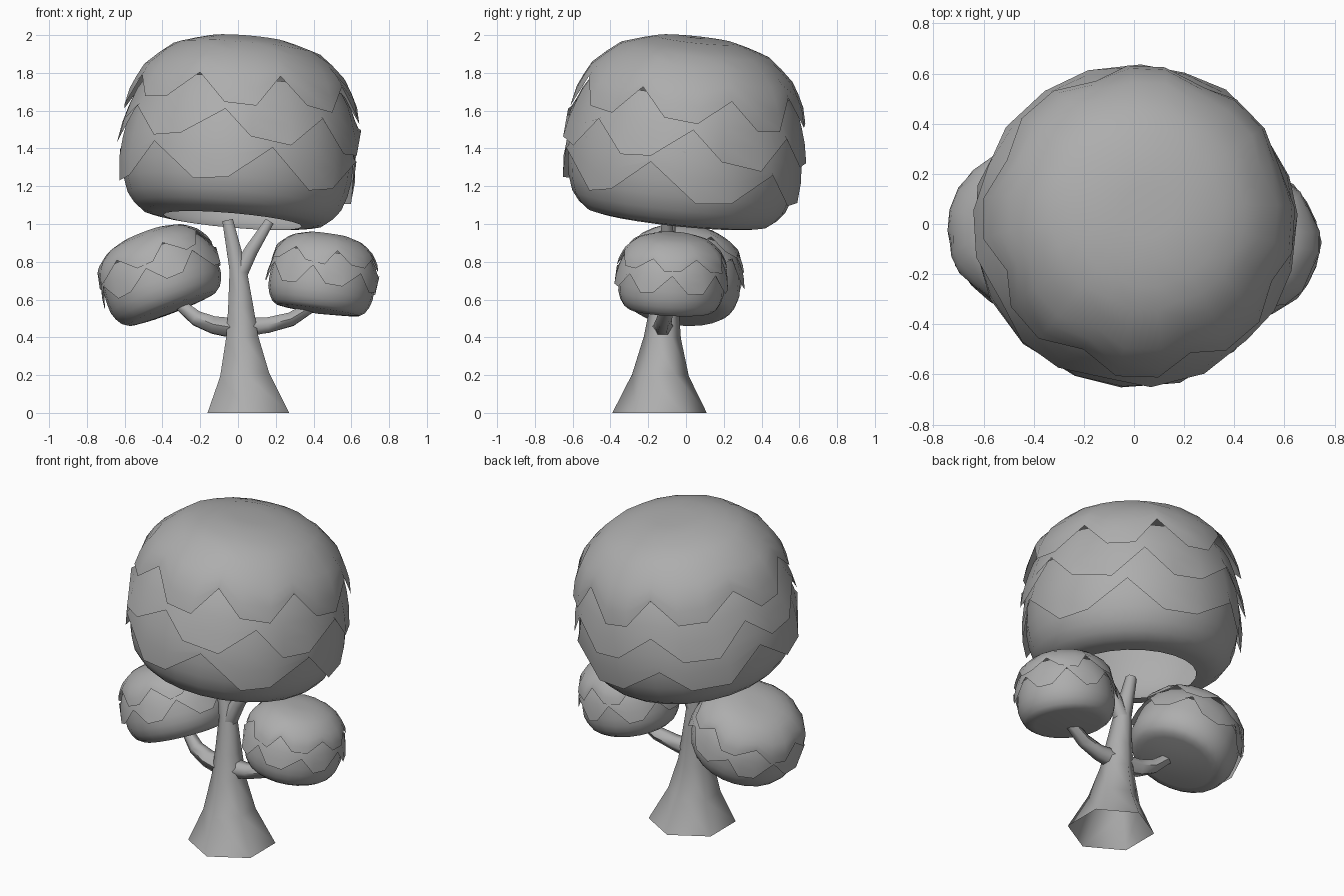
import bpy, bmesh, math, random
from mathutils import Vector, Matrix

if "Cube" in bpy.data.objects:
    bpy.data.objects.remove(bpy.data.objects["Cube"])

random.seed(4)

# Crown half-profile (radius, height), from the pole down to the underside rim
PROFILE = [(0, .515), (.22, .505), (.40, .445), (.53, .32), (.585, .2), (.615, .05),
           (.622, -.1), (.615, -.25), (.565, -.385), (.48, -.45), (.37, -.46), (0, -.49)]

GREY = bpy.data.materials.new("mid_grey")
GREY.diffuse_color = (.42, .42, .42, 1)
GREY.use_nodes = True
GREY.node_tree.nodes["Principled BSDF"].inputs["Base Color"].default_value = GREY.diffuse_color


def profile(s):
    i = min(int(s), len(PROFILE) - 2)
    return Vector(PROFILE[i]).lerp(Vector(PROFILE[i + 1]), s - i)


def finish(bm, name, angle):
    bmesh.ops.remove_doubles(bm, verts=bm.verts, dist=1e-5)
    me = bpy.data.meshes.new(name)
    bm.to_mesh(me)
    bm.free()
    me.materials.append(GREY)
    ob = bpy.data.objects.new(name, me)
    bpy.context.collection.objects.link(ob)
    bpy.ops.object.select_all(action='DESELECT')
    ob.select_set(True)
    bpy.context.view_layer.objects.active = ob
    bpy.ops.object.shade_smooth_by_angle(angle=math.radians(angle))
    return ob


def bridge(bm, rings):
    for a, b in zip(rings, rings[1:]):
        n = len(a)
        for j in range(n):
            bm.faces.new((a[j], b[j], b[(j + 1) % n], a[(j + 1) % n]))


def shell(bm, start, notch, low, scallops, flare, phase, rows):
    """Revolved shell whose lower edge hangs in leaf scallops."""
    cols = scallops * 3
    mean = (notch + 2 * low) / 3
    ends, angs = [], []
    for j in range(cols):
        e = notch if j % 3 == 0 else low
        wobble = 0 if notch == low else random.uniform(-.15, .15)
        ends.append(e + wobble)
        angs.append(phase + 2 * math.pi * (j + wobble) / cols)
    rings = []
    for k in range(rows + 1):
        f = k / rows
        ring = []
        for e, a in zip(ends, angs):
            # the scallop shape fades in towards the lower edge
            r, z = profile(start + (mean - start) * f + (e - mean) * f ** 3)
            if r > 0:
                r += flare[0] + (flare[1] - flare[0]) * f
            ring.append(bm.verts.new((r * math.cos(a), r * math.sin(a), z)))
        rings.append(ring)
    bridge(bm, rings)


def clump(name, loc, radius, height, tilt_x, tilt_y, layers):
    bm = bmesh.new()
    for layer in layers:
        shell(bm, *layer)
    m = (Matrix.Translation(loc) @ Matrix.Rotation(math.radians(tilt_y), 4, 'Y')
         @ Matrix.Rotation(math.radians(tilt_x), 4, 'X')
         @ Matrix.Diagonal((radius / .63, radius / .63, height / .48, 1)))
    bm.transform(m)
    finish(bm, name, 70)


def limb(name, path, sides, open_start=False):
    """Tapered tube through (x, y, z, radius) points."""
    bm = bmesh.new()
    pts = [Vector(p[:3]) for p in path]
    rings = []
    for i, p in enumerate(pts):
        t = pts[min(i + 1, len(pts) - 1)] - pts[max(i - 1, 0)]
        if open_start and i == 0:
            t = Vector((0, 0, 1))  # foot sits flat on the ground
        q = Vector((0, 0, 1)).rotation_difference(t)
        ring = []
        for j in range(sides):
            a = math.pi / 2 - 2 * math.pi * j / sides
            off = Vector((math.cos(a), math.sin(a), 0)) * path[i][3]
            ring.append(bm.verts.new(p + q @ off))
        rings.append(ring)
    bridge(bm, rings)
    bm.faces.new(rings[-1])
    if not open_start:
        bm.faces.new(rings[0])
    bmesh.ops.recalc_face_normals(bm, faces=bm.faces)
    finish(bm, name, 60)


# Main crown: three leaf layers over a body left open underneath
clump("main_crown", (0.012, 0, 1.475), .633, .48, -6, 5, [
    (0, 3.5, 4.6, 8, (0, .02), math.radians(-70), 9),
    (3.6, 4.8, 5.95, 7, (-.03, .025), math.radians(-100), 4),
    (4.6, 6.2, 7.4, 6, (-.025, .025), math.radians(-73), 4),
    (5.6, 10, 10, 8, (-.015, -.005), 0, 8),
])

# Side clumps: two leaf layers over a closed body
side_layers = [
    (0, 3.4, 4.6, 7, (0, .02), math.radians(-75), 9),
    (3.5, 4.9, 6.4, 7, (-.03, .025), math.radians(-50), 4),
    (4.8, 11, 11, 8, (-.03, 0), 0, 9),
]
clump("left_crown", (-.42, -.02, .737), .33, .215, -5, -21, side_layers)
clump("right_crown", (.45, -.075, .732), .295, .205, -3, 8, side_layers)

# Trunk with flared foot, open at the bottom
limb("trunk", [(.055, -.14, 0, .25), (.035, -.135, .2, .15), (.022, -.125, .4, .098),
               (.015, -.115, .55, .078), (0, -.1, .76, .052), (-.055, -.09, 1.02, .033)],
     6, True)

# Branches
limb("upper_branch", [(.0, -.1, .72, .05), (.07, -.1, .86, .042),
                      (.168, -.1, 1.015, .028)], 6)
limb("left_branch", [(.0, -.12, .445, .062), (-.13, -.115, .465, .052),
                     (-.22, -.1, .5, .044), (-.33, -.06, .59, .03)], 6)
limb("right_branch", [(.03, -.12, .455, .06), (.16, -.125, .465, .047),
                      (.28, -.115, .495, .042), (.42, -.1, .58, .03)], 6)
